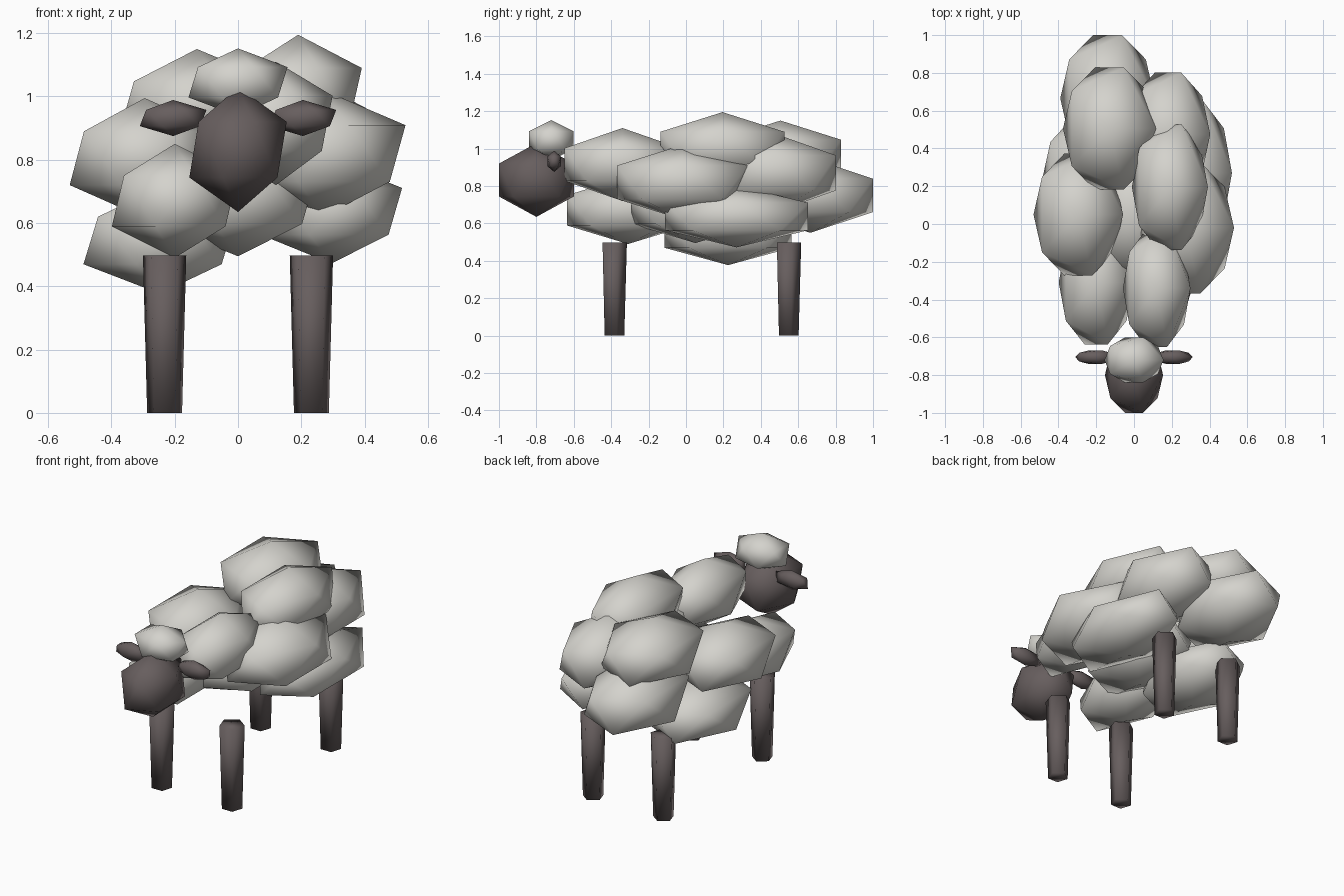
import bpy

if "Cube" in bpy.data.objects:
    bpy.data.objects.remove(bpy.data.objects["Cube"])


def make_material(name, rgb):
    mat = bpy.data.materials.new(name)
    mat.diffuse_color = (*rgb, 1.0)
    mat.use_nodes = True
    mat.node_tree.nodes["Principled BSDF"].inputs["Base Color"].default_value = mat.diffuse_color
    return mat


WOOL = make_material("cream_wool", (0.66, 0.65, 0.61))
SKIN = make_material("dark_skin", (0.135, 0.112, 0.112))


def finish(name, mat):
    obj = bpy.context.object
    obj.name = name
    obj.data.materials.append(mat)
    bpy.ops.object.shade_smooth()
    return obj


def blob(name, centre, radii, mat):
    """Stretched twenty-sided ball with smooth shading."""
    bpy.ops.mesh.primitive_ico_sphere_add(subdivisions=1, radius=1, location=centre)
    bpy.context.object.scale = radii
    bpy.ops.object.transform_apply(location=False, rotation=False, scale=True)
    return finish(name, mat)


# Fleece: overlapping tufts, long from front to back
tufts = {
    "wool_core": ((0.0, 0.05, 0.68), (0.28, 0.40, 0.185)),
    "wool_side_left": ((-0.295, 0.05, 0.805), (0.265, 0.38, 0.19)),
    "wool_side_right": ((0.27, -0.02, 0.82), (0.29, 0.41, 0.20)),
    "wool_chest": ((-0.20, -0.31, 0.67), (0.222, 0.385, 0.18)),
    "wool_neck": ((0.12, -0.34, 0.915), (0.20, 0.365, 0.195)),
    "wool_top": ((0.19, 0.195, 1.005), (0.225, 0.39, 0.19)),
    "wool_back_left": ((-0.13, 0.505, 0.965), (0.275, 0.38, 0.185)),
    "wool_back_right": ((0.18, 0.475, 0.87), (0.25, 0.385, 0.21)),
    "wool_rump": ((-0.14, 0.665, 0.75), (0.28, 0.393, 0.20)),
    "wool_belly_right": ((0.295, 0.27, 0.637), (0.25, 0.45, 0.165)),
    "wool_belly_left": ((-0.247, 0.225, 0.545), (0.27, 0.40, 0.168)),
}
for name, (centre, radii) in tufts.items():
    blob(name, centre, radii, WOOL)

# Head, forelock and ears
blob("head", (0, -0.80, 0.832), (0.172, 0.235, 0.197), SKIN)
blob("forelock", (0, -0.72, 1.045), (0.175, 0.14, 0.107), WOOL)
for side, x in (("left", -0.205), ("right", 0.205)):
    blob("ear_" + side, (x, -0.705, 0.932), (0.118, 0.043, 0.057), SKIN)

# Legs: five-sided, tapering towards the hoof
for side, x in (("left", -0.232), ("right", 0.232)):
    for end, y in (("front", -0.388), ("back", 0.544)):
        bpy.ops.mesh.primitive_cone_add(vertices=5, radius1=0.058, radius2=0.072,
                                        depth=0.497, location=(x, y, 0.2485))
        finish(f"{end}_leg_{side}", SKIN)
